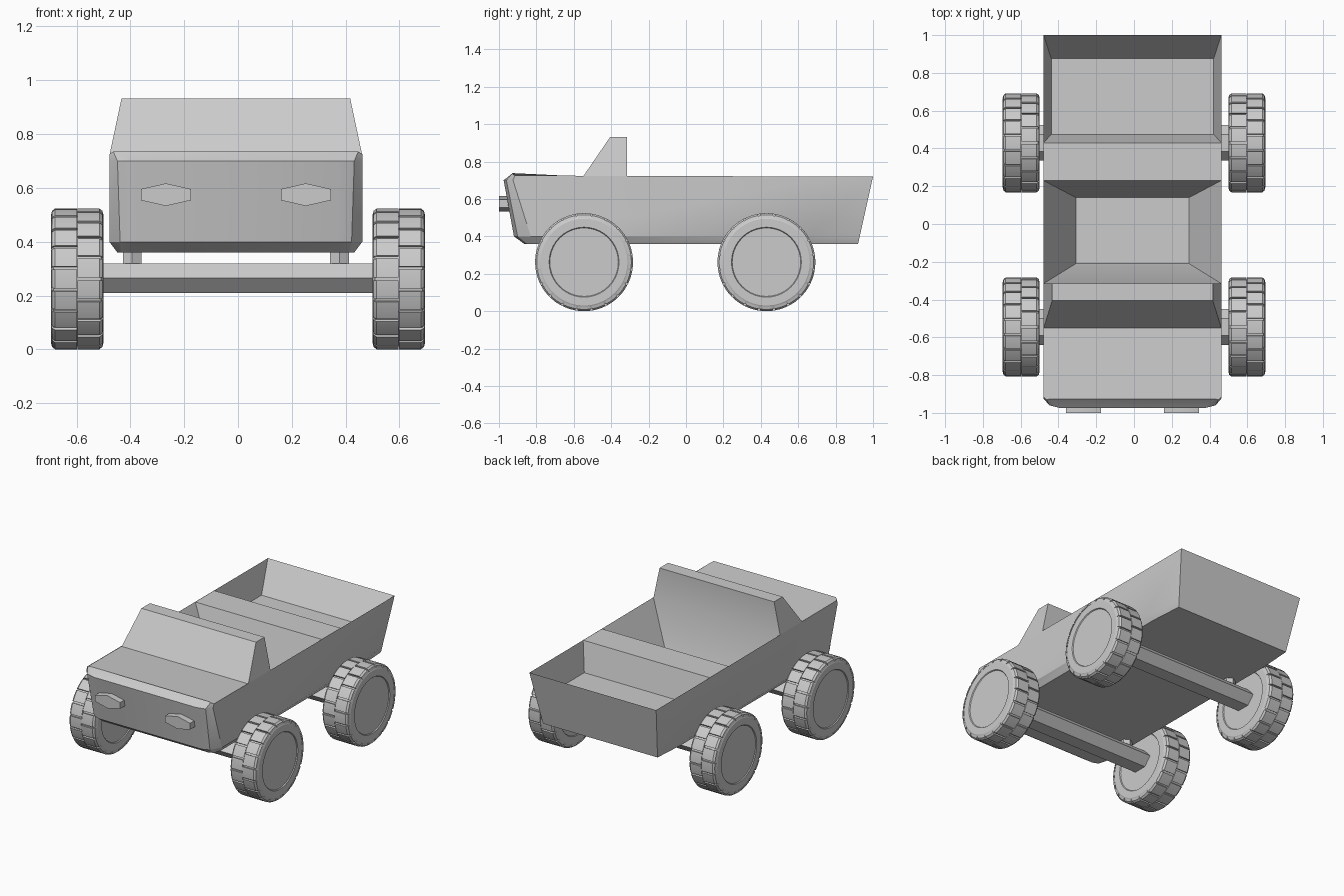
import bpy, bmesh
from math import sin, cos, pi, radians

if "Cube" in bpy.data.objects:
    bpy.data.objects.remove(bpy.data.objects["Cube"])

X0 = -0.008          # body sits slightly off the wheel centre line
AXLE_Y = (-0.545, 0.43)
R = 0.262            # wheel radius


def finish(name, bm, loc=(0, 0, 0), angle=30, rot_z=0.0):
    bmesh.ops.remove_doubles(bm, verts=bm.verts, dist=0.0002)
    bmesh.ops.recalc_face_normals(bm, faces=bm.faces)
    me = bpy.data.meshes.new(name)
    bm.to_mesh(me)
    bm.free()
    ob = bpy.data.objects.new(name, me)
    bpy.context.collection.objects.link(ob)
    ob.location = loc
    ob.rotation_euler.z = rot_z
    bpy.ops.object.select_all(action='DESELECT')
    ob.select_set(True)
    bpy.context.view_layer.objects.active = ob
    bpy.ops.object.shade_smooth_by_angle(angle=radians(angle))
    return ob


def face(bm, pts):
    return bm.faces.new([bm.verts.new(p) for p in pts])


def bridge(bm, a, b, closed=True):
    n = len(a)
    for i in range(n if closed else n - 1):
        j = (i + 1) % n
        face(bm, (a[i], a[j], b[j], b[i]))


def mirrored(half):
    return half + [(-x, y, z) for x, y, z in reversed(half)]


def rect(hx, y0, y1, z):
    return [(-hx, y0, z), (hx, y0, z), (hx, y1, z), (-hx, y1, z)]


def prism(name, section, axis, a, b, loc):
    """Extrude a 2D section along x, y or z."""
    put = {'X': lambda u, v, t: (t, u, v), 'Y': lambda u, v, t: (u, t, v),
           'Z': lambda u, v, t: (u, v, t)}[axis]
    bm = bmesh.new()
    ends = [[put(u, v, t) for u, v in section] for t in (a, b)]
    bridge(bm, *ends)
    for e in ends:
        face(bm, e)
    return finish(name, bm, loc)


# Body: outer hull lofted upward, open at the top
bm = bmesh.new()
levels = [
    [(.39, -.865, .36), (.425, -.85, .36), (.44, -.80, .36), (.44, .70, .36), (.425, .92, .36)],
    [(.38, -.92, .40), (.43, -.90, .40), (.47, -.83, .40), (.47, .66, .40), (.43, .929, .40)],
    [(.38, -.975, .70), (.44, -.96, .70), (.47, -.925, .70), (.47, .66, .70), (.468, .9955, .70)],
    [(.44, -.927, .738), (.455, -.93, .735), (.47, -.915, .725), (.47, .66, .72), (.47, 1.0, .72)],
]
loops = [mirrored(h) for h in levels]
for lo, hi in zip(loops, loops[1:]):
    bridge(bm, lo, hi)
face(bm, loops[0])

# Bonnet and the deck between cabin and bed
face(bm, mirrored(levels[3][:3] + [(.47, -.55, .72)]))
face(bm, rect(.47, .23, .43, .72))

# Windscreen block
base, top = rect(.47, -.55, -.315, .72), rect(.425, -.405, -.315, .932)
bridge(bm, base, top)
face(bm, top)

# Cabin well and load bed, each a tapered pit
for hx, y0, y1, fx, f0, f1, fz in ((.47, -.315, .23, .30, -.21, .14, .42),
                                   (.47, .43, 1.0, .43, .475, .875, .53)):
    floor = rect(fx, f0, f1, fz)
    bridge(bm, rect(hx, y0, y1, .72), floor)
    face(bm, floor)
finish("body", bm, (X0, 0, 0))

# Headlights
hexagon = [(sin(i * pi / 3), cos(i * pi / 3)) for i in range(6)]
for side, sx in (("left", 1), ("right", -1)):
    prism("headlight_" + side, [(u * .107, v * .042) for u, v in hexagon],
          'Y', -1.0, -.92, (X0 + sx * .26, 0, .575))


def wheel(name, loc, rot_z):
    bm = bmesh.new()

    def ring(pts, a):
        return [(x, r * sin(a), r * cos(a)) for x, r in pts]

    # Tyre core and recessed hub discs, revolved about x
    prof = [(-.092, 0), (-.092, .183), (-.0975, .187), (-.0975, .232), (-.088, .251),
            (.088, .251), (.0975, .232), (.0975, .187), (.092, .183), (.092, 0)]
    n = 40
    for i in range(n):
        a, b = ring(prof, i * 2 * pi / n), ring(prof, (i + 1) * 2 * pi / n)
        for k in range(len(prof) - 1):
            quad = [a[k], a[k + 1], b[k + 1], b[k]]
            quad = [p for m, p in enumerate(quad) if p not in quad[:m]]
            face(bm, quad)

    # Two staggered rows of tread blocks
    blocks = 20
    step = 2 * pi / blocks
    for s, shift in ((1, 0.0), (-1, .5)):
        sec = [(s * x, r) for x, r in ((.001, .247), (.001, R), (.082, R),
                                       (.0935, .253), (.0975, .238), (.085, .247))]
        for i in range(blocks):
            mid = (i + shift) * step
            cuts = [ring(sec, mid + k * step * .43) for k in (-1, 0, 1)]
            for a, b in zip(cuts, cuts[1:]):
                bridge(bm, a, b)
            face(bm, cuts[0])
            face(bm, cuts[-1])
    finish(name, bm, loc, 25, rot_z)


# Running gear: axle, two posts and two wheels at each end
for end, y in zip(("front", "rear"), AXLE_Y):
    prism(end + "_axle", [(.095, 0), (.045, .055), (-.045, .055),
                          (-.095, 0), (-.045, -.055), (.045, -.055)],
          'X', -.52, .52, (0, y, .265))
    for side, sx in (("left", 1), ("right", -1)):
        prism(f"{end}_{side}_post", [(u * .04, v * .04) for u, v in hexagon],
              'Z', .29, .37, (X0 + sx * .385, y, 0))
        wheel(f"{end}_{side}_wheel", (sx * .5975, y, R), 0 if sx > 0 else pi)
